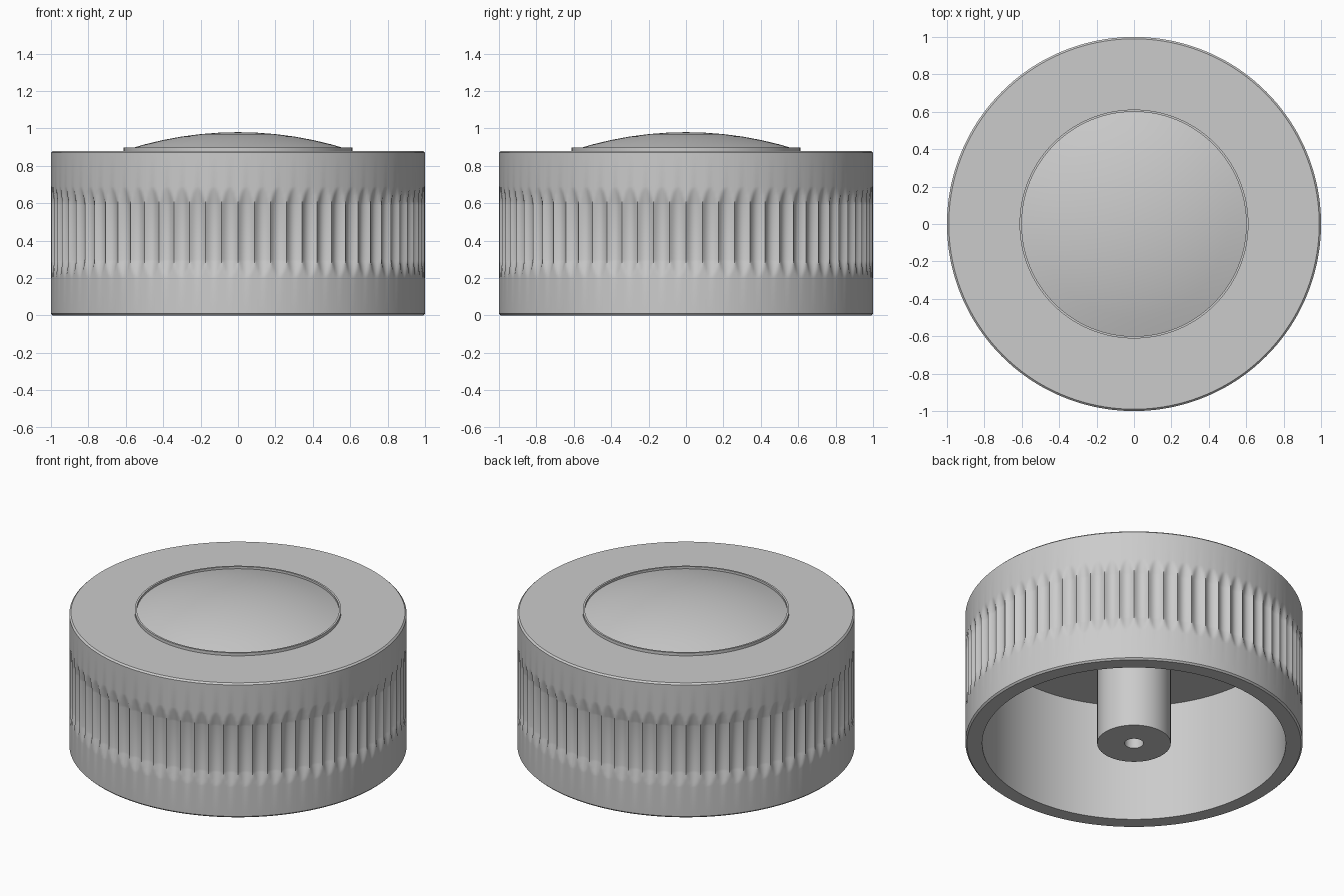
import bpy, math

if "Cube" in bpy.data.objects:
    bpy.data.objects.remove(bpy.data.objects["Cube"])

PITCHES = 72        # flutes around the grip
PER = 8             # mesh columns per flute
DEPTH = 0.022       # flute depth


def lathe(name, profile, segs, flute=False, angle=30):
    """Revolve (r, z) points about z; optionally press the flutes into it."""
    verts, faces, rows = [], [], []
    for r, z in profile:
        if r == 0:
            rows.append([len(verts)] * segs)
            verts.append((0, 0, z))
            continue
        row = []
        for i in range(segs):
            a = 2 * math.pi * i / segs
            rr = r - groove(i, z) if flute and r >= 1 else r
            row.append(len(verts))
            verts.append((rr * math.cos(a), rr * math.sin(a), z))
        rows.append(row)
    for lo, hi in zip(rows, rows[1:]):
        for i in range(segs):
            j = (i + 1) % segs
            f = list(dict.fromkeys((lo[i], lo[j], hi[j], hi[i])))
            faces.append(f)
    me = bpy.data.meshes.new(name)
    me.from_pydata(verts, [], faces)
    ob = bpy.data.objects.new(name, me)
    bpy.context.collection.objects.link(ob)
    bpy.ops.object.select_all(action='DESELECT')
    ob.select_set(True)
    bpy.context.view_layer.objects.active = ob
    bpy.ops.object.shade_smooth_by_angle(angle=math.radians(angle))
    return ob


def groove(i, z):
    """Scooped flute with sloped, rounded ends between z 0.2 and 0.69."""
    t = (i % PER) / PER - 0.5
    f = max(0.0, min(1.0, (z - 0.2) / 0.1, (0.69 - z) / 0.1))
    return max(0.0, DEPTH * f - DEPTH * (2 * t) ** 2)


# Knob shell: cavity ceiling and wall, bottom rim, fluted grip, top face
grip = [0.01, 0.2] + [0.2 + 0.0125 * k for k in range(1, 9)] + [0.45]
grip += [0.59 + 0.0125 * k for k in range(8)] + [0.69, 0.87]
shell = [(0.2, 0.775), (0.9, 0.775), (0.9, 0), (0.99, 0)]
shell += [(1.0, z) for z in grip]
shell += [(0.99, 0.88), (0.6, 0.88)]
lathe("knob_shell", shell, PITCHES * PER, flute=True)

# Central stem with blind shaft hole
lathe("shaft_stem", [(0, 0.6), (0.056, 0.6), (0.056, 0), (0.218, 0), (0.218, 0.775)], 96)

# Domed top insert with a thin raised ring
R = 1.94
dome = [(r, 0.98 - R + math.sqrt(R * R - r * r)) for r in (0.6, 0.5, 0.4, 0.3, 0.2, 0.1, 0)]
lathe("top_insert", [(0.612, 0.88), (0.612, 0.899), (0.6, 0.899)] + dome, 128)
